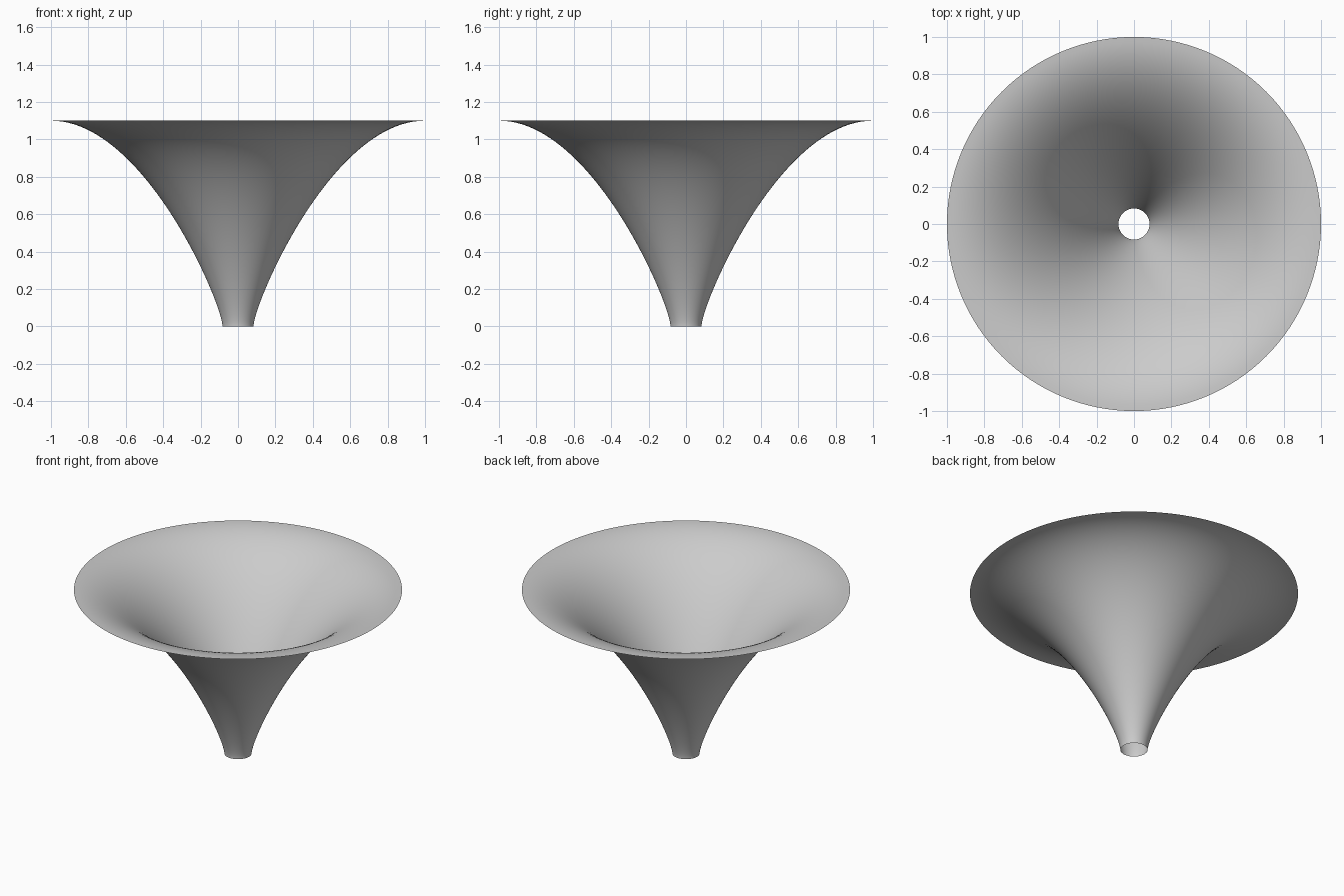
import bpy
import bmesh
import math
from mathutils import Vector
from mathutils.geometry import interpolate_bezier

cube = bpy.data.objects.get("Cube")
if cube:
    bpy.data.objects.remove(cube, do_unlink=True)

SEGMENTS = 128
RINGS = 48

# Plain grey material
grey = bpy.data.materials.new("plain_grey")
grey.use_nodes = True
colour = (0.6, 0.6, 0.6, 1)
grey.diffuse_color = colour
grey.node_tree.nodes["Principled BSDF"].inputs["Base Color"].default_value = colour

# Flared profile: upright at the neck, level at the rim
profile = interpolate_bezier(
    Vector((0.083, 0, 0)), Vector((0.083, 0, 0.12)),
    Vector((0.5, 0, 1.1)), Vector((1, 0, 1.1)), RINGS)

# Spin the profile into a thin open horn
bm = bmesh.new()
verts = [bm.verts.new(p) for p in profile]
edges = [bm.edges.new(pair) for pair in zip(verts, verts[1:])]
bmesh.ops.spin(bm, geom=verts + edges, cent=(0, 0, 0), axis=(0, 0, 1),
               angle=math.tau, steps=SEGMENTS, use_merge=True)
bmesh.ops.remove_doubles(bm, verts=bm.verts[:], dist=0.0001)
bmesh.ops.recalc_face_normals(bm, faces=bm.faces[:])
for face in bm.faces:
    face.smooth = True

mesh = bpy.data.meshes.new("flared_horn")
bm.to_mesh(mesh)
bm.free()
mesh.materials.append(grey)
horn = bpy.data.objects.new("flared_horn", mesh)
bpy.context.collection.objects.link(horn)
